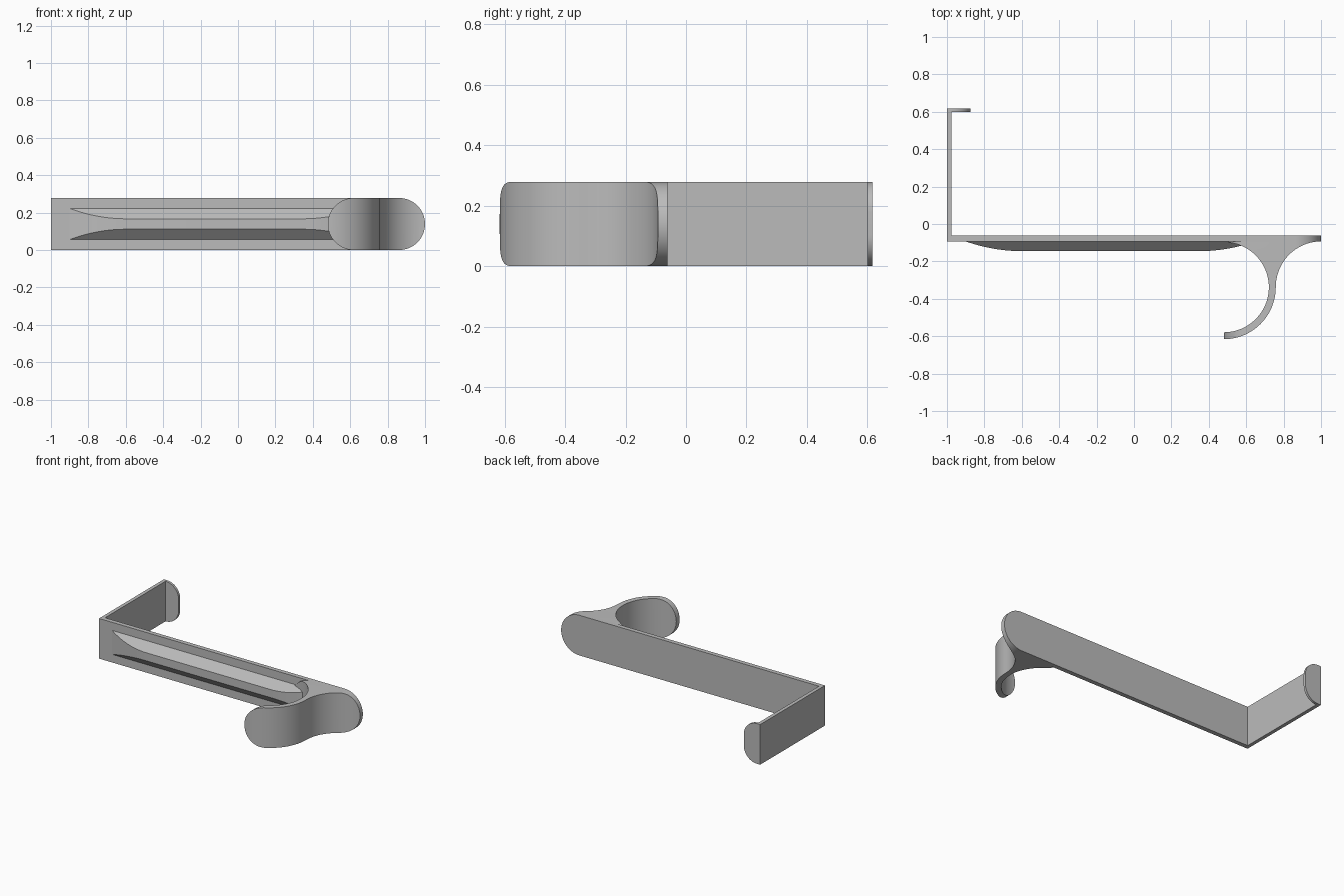
import bpy
import bmesh
from math import sin, cos, pi
from mathutils import Vector

cube = bpy.data.objects.get("Cube")
if cube:
    bpy.data.objects.remove(cube, do_unlink=True)

H = 0.278                    # height of the strip
R = H / 2
BACK, FRONT = -0.062, -0.093  # faces of the long bar
END = 0.617                  # half depth of the whole model

grey = bpy.data.materials.new("plain grey")
grey.use_nodes = True
COLOUR = (0.5, 0.5, 0.5, 1)
grey.diffuse_color = COLOUR
grey.node_tree.nodes["Principled BSDF"].inputs["Base Color"].default_value = COLOUR


def finish(name, bm):
    bmesh.ops.remove_doubles(bm, verts=bm.verts, dist=1e-5)
    bmesh.ops.recalc_face_normals(bm, faces=bm.faces)
    mesh = bpy.data.meshes.new(name)
    bm.to_mesh(mesh)
    bm.free()
    mesh.materials.append(grey)
    obj = bpy.data.objects.new(name, mesh)
    bpy.context.collection.objects.link(obj)
    return obj


def prism(name, outline, direction):
    """Extrude a closed outline of 3D points along a direction."""
    bm = bmesh.new()
    face = bm.faces.new([bm.verts.new(p) for p in outline])
    moved = bmesh.ops.extrude_face_region(bm, geom=[face], use_keep_orig=True)
    verts = [g for g in moved["geom"] if isinstance(g, bmesh.types.BMVert)]
    bmesh.ops.translate(bm, verts=verts, vec=Vector(direction))
    return finish(name, bm)


def arc(cx, cy, r, start, end, n=24):
    return [(cx + r * cos(start + (end - start) * i / n),
             cy + r * sin(start + (end - start) * i / n)) for i in range(n + 1)]


def upright(name, points, y0, y1):
    return prism(name, [(x, y0, z) for x, z in points], (0, y1 - y0, 0))


# Long bar with a half-round end
round_end = arc(1 - R, R, R, -pi / 2, pi / 2, 32)
bar = upright("long_bar", [(-1, 0)] + round_end + [(-1, H)], FRONT, BACK)

# Side arm and its round-cornered end tab
arm = upright("side_arm", [(-1, 0), (-0.975, 0), (-0.975, H), (-1, H)], BACK, END)
c, tip = 0.1, -0.875
tab_outline = ([(-0.975, 0)] + arc(tip - c, c, c, -pi / 2, 0, 12)
               + arc(tip - c, H - c, c, 0, pi / 2, 12) + [(-0.975, H)])
tab = upright("end_tab", tab_outline, 0.6, END)

# Curved hook: a plan profile trimmed to a stadium seen from the front
hx, hy, r_in, r_out = 0.48, -0.338, 0.241, 0.278
profile = ([(hx, FRONT)] + arc(hx, hy, r_in, pi / 2, -pi / 2, 48)
           + arc(hx, hy, r_out, -pi / 2, 0, 32))
flare = 1 - hx - r_out
profile += [(1 - flare * cos(t * pi / 48), hy + (FRONT - hy) * sin(t * pi / 48))
            for t in range(1, 25)]
hook = prism("curved_hook", [(x, y, -0.01) for x, y in profile], (0, 0, H + 0.02))
stadium = round_end + arc(hx + R, R, R, pi / 2, 3 * pi / 2, 32)
cutter = upright("hook_trim", stadium, -0.8, 0)
trim = hook.modifiers.new("trim", "BOOLEAN")
trim.operation = "INTERSECT"
trim.solver = "EXACT"
trim.object = cutter
bpy.context.view_layer.objects.active = hook
bpy.ops.object.modifier_apply(modifier="trim")
bpy.data.objects.remove(cutter, do_unlink=True)

# Stiffening ridge with sloped sides that fades out at both ends
bm = bmesh.new()
N, DEPTH, HALF = 14, 0.052, 0.083
stations = [(-0.6 - 0.3 * (1 - i / N), 1 - i / N) for i in range(N + 1)]
stations += [(0.35 + 0.3 * i / N, i / N) for i in range(N + 1)]
rings = []
for x, t in stations:
    d = DEPTH * (1 - t * t)
    half_top = HALF - 1.06 * d
    section = [(FRONT, R - HALF), (FRONT - d, R - half_top),
               (FRONT - d, R + half_top), (FRONT, R + HALF)]
    rings.append([bm.verts.new((x, y, z)) for y, z in section])
for a, b in zip(rings, rings[1:]):
    for k in range(4):
        m = (k + 1) % 4
        bm.faces.new((a[k], a[m], b[m], b[k]))
bmesh.ops.dissolve_degenerate(bm, edges=bm.edges, dist=1e-5)
ridge = finish("stiffening_ridge", bm)

# Smooth curves, sharp corners
bpy.ops.object.select_all(action="DESELECT")
for obj in (bar, arm, tab, hook, ridge):
    obj.select_set(True)
bpy.ops.object.shade_smooth_by_angle(angle=pi / 6)
